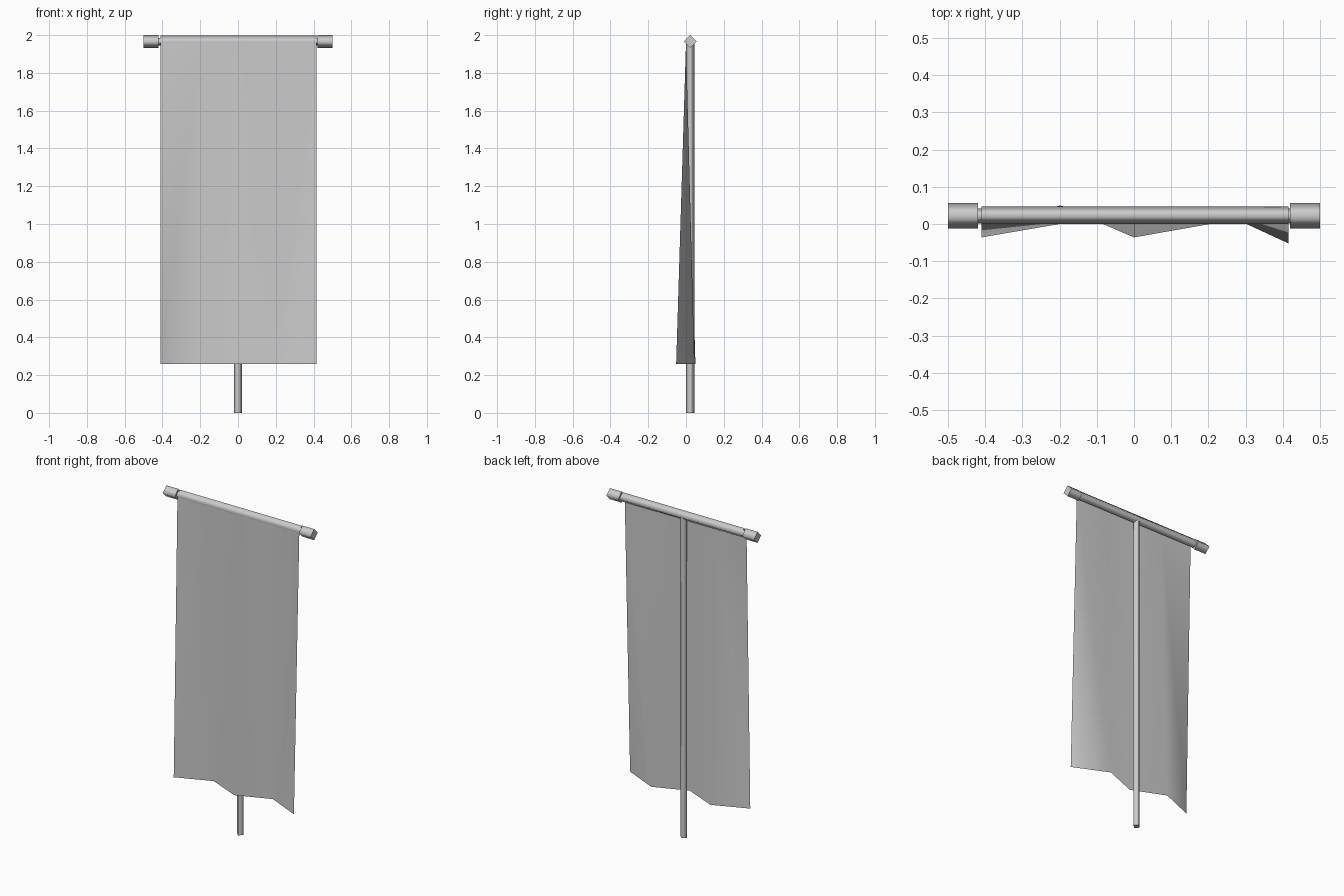
import bpy, bmesh, math
from mathutils import Vector

cube = bpy.data.objects.get("Cube")
if cube:
    bpy.data.objects.remove(cube, do_unlink=True)

grey = bpy.data.materials.new("light_grey")
grey.use_nodes = True
COLOUR = (0.6, 0.6, 0.6, 1)
grey.diffuse_color = COLOUR
grey.node_tree.nodes["Principled BSDF"].inputs["Base Color"].default_value = COLOUR

BAR_Y, BAR_Z = 0.022, 1.966


def finish(name, bm):
    mesh = bpy.data.meshes.new(name)
    bm.to_mesh(mesh)
    bm.free()
    mesh.materials.append(grey)
    obj = bpy.data.objects.new(name, mesh)
    bpy.context.collection.objects.link(obj)
    return obj


def diamond_rod(name, start, end, radius):
    """Four-sided rod, corners along the axes, smooth sides and flat ends."""
    start, end = Vector(start), Vector(end)
    axis = (end - start).normalized()
    side = Vector((0, 1, 0))
    up = axis.cross(side)
    bm = bmesh.new()
    rings = []
    for centre in (start, end):
        angles = [i * math.pi / 2 for i in range(4)]
        rings.append([bm.verts.new(centre + radius * (side * math.cos(a) + up * math.sin(a)))
                      for a in angles])
    for i in range(4):
        j = (i + 1) % 4
        face = bm.faces.new((rings[0][i], rings[0][j], rings[1][j], rings[1][i]))
        face.smooth = True
    for cap in (bm.faces.new(rings[0][::-1]), bm.faces.new(rings[1])):
        for edge in cap.edges:
            edge.smooth = False
    bmesh.ops.recalc_face_normals(bm, faces=bm.faces)
    return finish(name, bm)


# Pole and crossbar with thicker end caps
diamond_rod("pole", (0, BAR_Y, 0), (0, BAR_Y, BAR_Z), 0.022)
diamond_rod("crossbar", (-0.43, BAR_Y, BAR_Z), (0.43, BAR_Y, BAR_Z), 0.02)
for name, s in (("left_end_cap", 1), ("right_end_cap", -1)):
    diamond_rod(name, (0.42 * s, BAR_Y, BAR_Z), (0.5 * s, BAR_Y, BAR_Z), 0.034)

# Cloth sleeve wrapped round the crossbar
bm = bmesh.new()
profile = [(0, 1.96), (0.022, 1.998), (0.047, 1.966), (0.022, 1.94)]
ends = [[bm.verts.new((x, y, z)) for y, z in profile] for x in (-0.41, 0.415)]
for i in range(4):
    j = (i + 1) % 4
    bm.faces.new((ends[0][i], ends[0][j], ends[1][j], ends[1][i])).smooth = True
bmesh.ops.recalc_face_normals(bm, faces=bm.faces)
finish("cloth_sleeve", bm)

# Hanging cloth: straight at the top, zigzag folds at the hem
bm = bmesh.new()
columns = [(-0.41, -0.036), (-0.2, 0.05), (0, -0.036), (0.205, 0.045), (0.415, -0.052)]
top = [bm.verts.new((x, 0, 1.96)) for x, y in columns]
hem = [bm.verts.new((x, y, 0.26)) for x, y in columns]
for i in range(len(columns) - 1):
    bm.faces.new((hem[i], hem[i + 1], top[i + 1])).smooth = True
    bm.faces.new((hem[i], top[i + 1], top[i])).smooth = True
finish("banner_cloth", bm)
